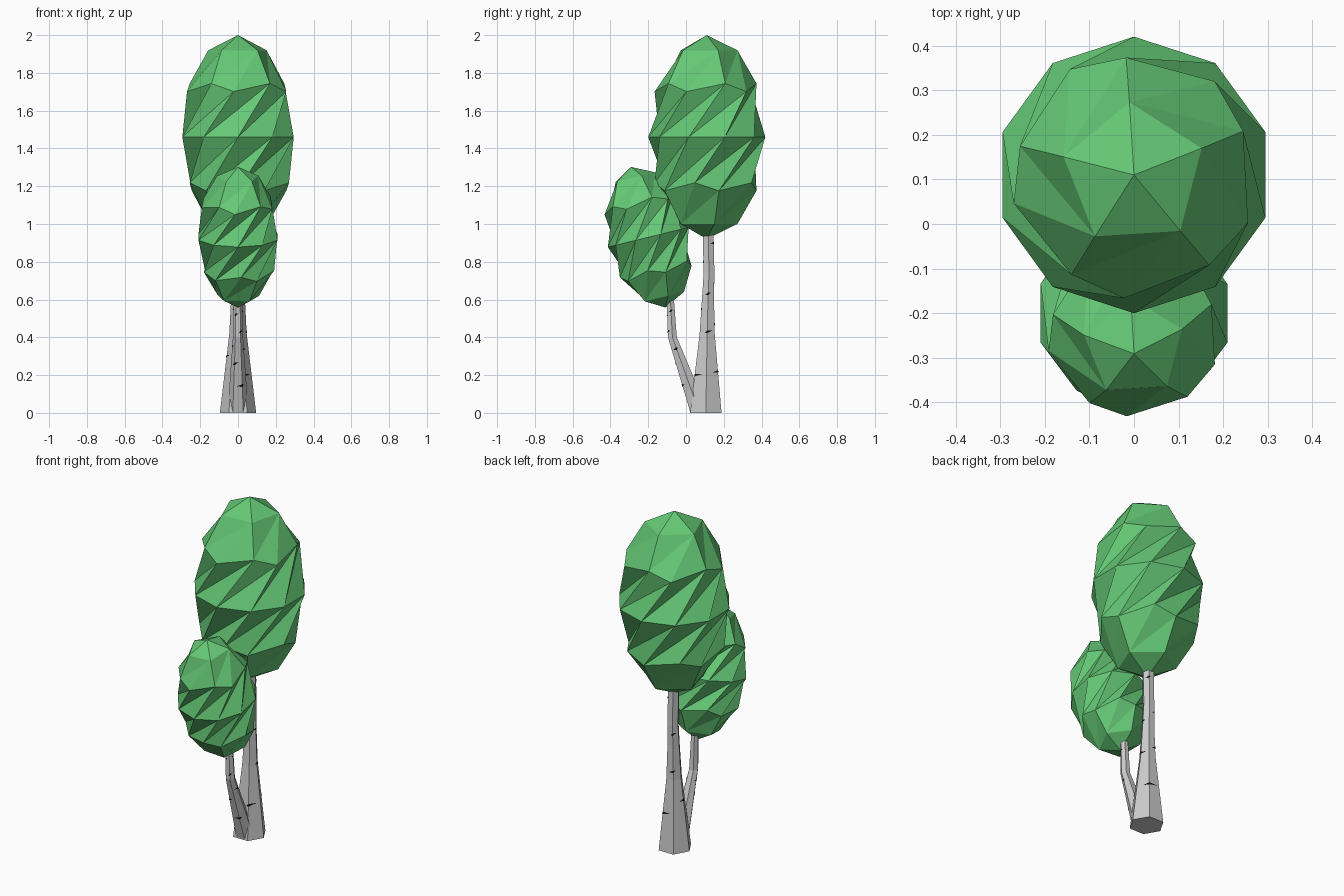
import bpy, bmesh
from math import radians, cos, sin, pi
from mathutils import Matrix, Vector

if "Cube" in bpy.data.objects:
    bpy.data.objects.remove(bpy.data.objects["Cube"])

SIDES = 6


def material(name, rgb):
    m = bpy.data.materials.new(name)
    m.use_nodes = True
    m.diffuse_color = (*rgb, 1)
    bsdf = m.node_tree.nodes["Principled BSDF"]
    bsdf.inputs["Base Color"].default_value = (*rgb, 1)
    bsdf.inputs["Roughness"].default_value = 0.9
    return m


leaf_green = material("leaf green", (0.13, 0.58, 0.18))
bark_grey = material("bark grey", (0.6, 0.6, 0.6))
bark_black = material("bark black", (0.008, 0.008, 0.008))


def make_object(name, bm, mat):
    mesh = bpy.data.meshes.new(name)
    bm.to_mesh(mesh)
    bm.free()
    mesh.materials.append(mat)
    ob = bpy.data.objects.new(name, mesh)
    bpy.context.collection.objects.link(ob)
    return ob


# Leaf crowns: a low-poly ball twisted about its own axis, then stretched
def crown(name, centre, radius, half_height, tilt=0):
    bm = bmesh.new()
    bmesh.ops.create_icosphere(bm, subdivisions=2, radius=1)
    for v in bm.verts:
        v.co = Matrix.Rotation(radians(110) * v.co.z, 3, 'Z') @ v.co
    ob = make_object(name, bm, leaf_green)
    ob.location = centre
    ob.scale = (radius, radius, half_height)
    ob.rotation_euler.x = radians(tilt)


# Stems: six-sided tubes through (y, z, radius) stations
def ring_point(y, z, r, k):
    a = 2 * pi * k / SIDES
    return Vector((r * cos(a), y + r * sin(a), z))


def stem(name, path):
    bm = bmesh.new()
    rings = [[bm.verts.new(ring_point(*p, k)) for k in range(SIDES)] for p in path]
    for low, high in zip(rings, rings[1:]):
        for k in range(SIDES):
            n = (k + 1) % SIDES
            bm.faces.new((low[k], low[n], high[n], high[k]))
    bm.faces.new(rings[0][::-1])
    bm.faces.new(rings[-1])
    make_object(name, bm, bark_grey)


def surface_point(path, z, k):
    for a, b in zip(path, path[1:]):
        if z <= b[1]:
            break
    t = (z - a[1]) / (b[1] - a[1])
    y = a[0] + t * (b[0] - a[0])
    r = a[2] + t * (b[2] - a[2])
    return ring_point(y, z, r + 0.002, k)


# Bark marks: thin dark wedges folded over a corner of the stem
def bark_marks(name, path, marks):
    bm = bmesh.new()
    for z, k, left, right in marks:
        top = bm.verts.new(surface_point(path, z + 0.007, k))
        low = bm.verts.new(surface_point(path, z - 0.007, k))
        tips = []
        for step, reach in ((-1, left), (1, right)):
            zt = z + 0.006 * step
            here = surface_point(path, zt, k)
            tips.append(bm.verts.new(here.lerp(surface_point(path, zt, k + step), reach)))
        bm.faces.new((tips[0], low, top))
        bm.faces.new((low, tips[1], top))
    make_object(name, bm, bark_black)


crown("large_crown", (0, 0.11, 1.46), 0.31, 0.54)
crown("small_crown", (0, -0.2, 0.93), 0.22, 0.383, 13.7)

trunk = [(0.105, 0, 0.096), (0.112, 0.42, 0.046), (0.117, 0.62, 0.036),
         (0.122, 0.74, 0.033), (0.116, 1.0, 0.033)]
branch = [(0.07, 0.005, 0.055), (-0.072, 0.4, 0.027), (-0.085, 0.64, 0.021)]

stem("main_trunk", trunk)
stem("side_branch", branch)

# Each mark: height, corner, reach along the face on either side
bark_marks("trunk_marks", trunk, [
    (0.20, 5, 0.2, 0.7), (0.22, 1, 0.5, 0.8), (0.30, 3, 0.4, 0.5),
    (0.43, 0, 0.3, 0.7), (0.47, 2, 0.6, 0.3), (0.55, 4, 0.4, 0.5),
    (0.63, 0, 0.5, 0.4), (0.69, 2, 0.4, 0.6), (0.80, 4, 0.5, 0.4),
    (0.90, 1, 0.7, 0.3)])
bark_marks("branch_marks", branch, [
    (0.145, 5, 0.7, 0.4), (0.26, 4, 0.4, 0.6), (0.34, 0, 0.6, 0.3),
    (0.35, 3, 0.4, 0.6), (0.43, 5, 0.3, 0.6), (0.52, 4, 0.4, 0.6),
    (0.54, 0, 0.5, 0.4)])
